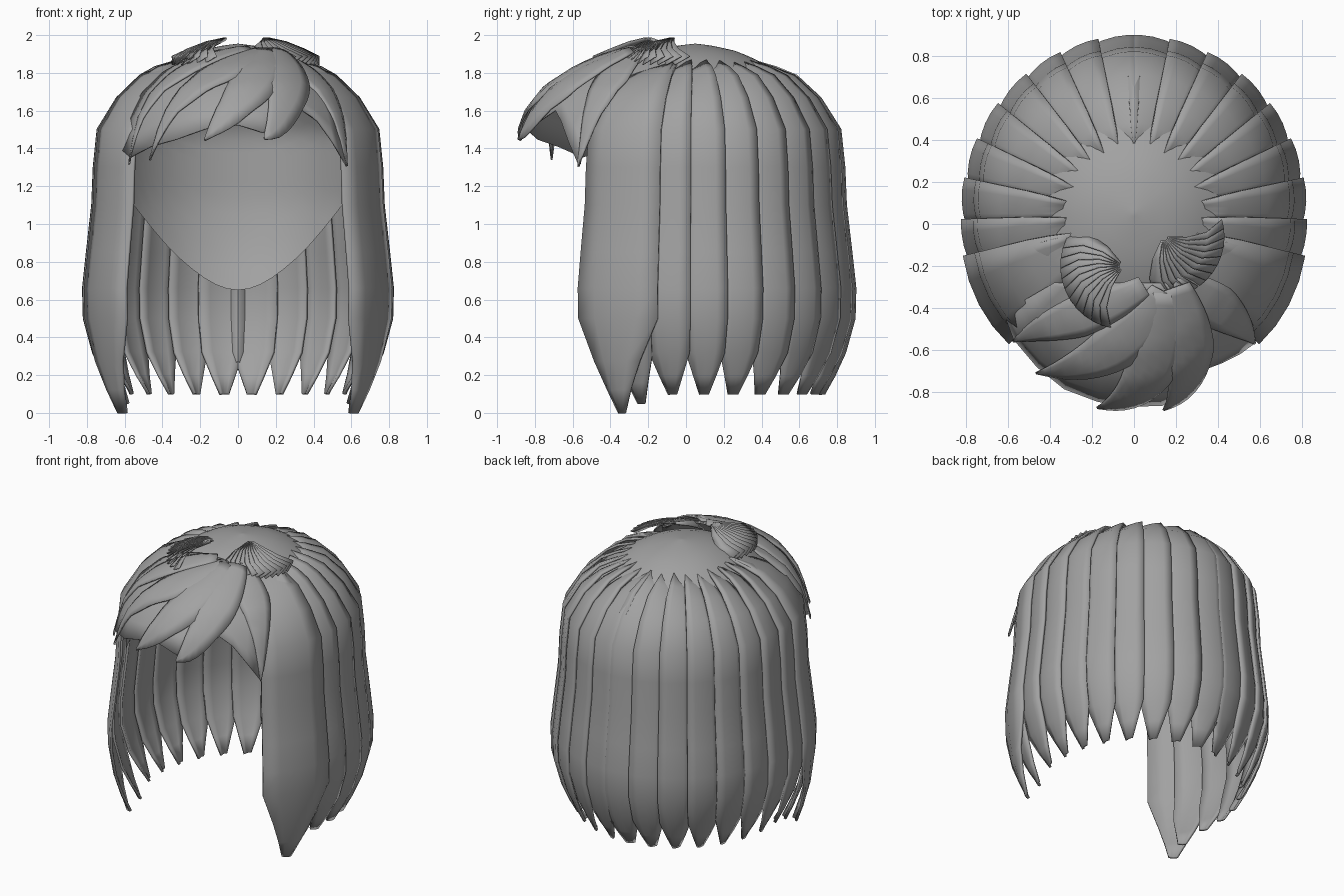
import bpy, bmesh, math, random
from mathutils import Vector

random.seed(4)
cube = bpy.data.objects.get("Cube")
if cube:
    bpy.data.objects.remove(cube)

grey = bpy.data.materials.new("hair grey")
grey.use_nodes = True
grey.diffuse_color = (0.36, 0.36, 0.36, 1)
grey.node_tree.nodes["Principled BSDF"].inputs["Base Color"].default_value = (0.36, 0.36, 0.36, 1)


def interp(table, v):
    """Piecewise linear lookup in an ascending list of pairs."""
    if v <= table[0][0]:
        return table[0][1]
    for (a, p), (b, q) in zip(table, table[1:]):
        if v <= b:
            return p + (q - p) * (v - a) / (b - a)
    return table[-1][1]


def on_head(angle, f, z):
    """Point on the oval head plan; angle runs from the back towards +x."""
    depth = 0.835 if math.cos(angle) > 0 else 0.92
    return Vector((0.81 * f * math.sin(angle), 0.05 + depth * f * math.cos(angle), z))


def finish(name, bm, thick, mirror=False):
    bmesh.ops.remove_doubles(bm, verts=bm.verts, dist=0.0005)
    bmesh.ops.recalc_face_normals(bm, faces=bm.faces)
    mesh = bpy.data.meshes.new(name)
    bm.to_mesh(mesh)
    bm.free()
    mesh.materials.append(grey)
    obj = bpy.data.objects.new(name, mesh)
    bpy.context.collection.objects.link(obj)
    if thick:
        solid = obj.modifiers.new("thickness", 'SOLIDIFY')
        solid.thickness = thick
        solid.offset = 0
    if mirror:
        obj.modifiers.new("other side", 'MIRROR')
    bpy.ops.object.select_all(action='DESELECT')
    obj.select_set(True)
    bpy.context.view_layer.objects.active = obj
    bpy.ops.object.shade_smooth_by_angle(angle=math.radians(35))


def add_grid(bm, rows):
    verts = [[bm.verts.new(p) for p in row] for row in rows]
    for r, s in zip(verts, verts[1:]):
        for i in range(len(r) - 1):
            bm.faces.new((r[i], r[i + 1], s[i + 1], s[i]))


# Scalp shell: lower rim deepest at the back, face opening cut at the front
SCALP = [(0.6, 0.7), (0.85, 0.82), (1.1, 0.88), (1.48, 0.87), (1.64, 0.76),
         (1.74, 0.62), (1.83, 0.47), (1.885, 0.35), (1.92, 0.24), (1.945, 0.1), (1.955, 0)]


def scalp_row(u):
    row = []
    for k in range(65):
        a = -math.pi + k * math.tau / 64
        side = math.sin(a) if math.cos(a) > 0 else 1
        low = min(1.15, 0.65 + 0.75 * side ** 2)
        z = 1.955 - (1.955 - low) * u ** 2
        row.append(on_head(a, interp(SCALP, z), z))
    return row


bm = bmesh.new()
add_grid(bm, [scalp_row(i / 24) for i in range(25)])
bmesh.ops.remove_doubles(bm, verts=bm.verts, dist=0.0005)
bmesh.ops.bisect_plane(bm, geom=bm.verts[:] + bm.edges[:] + bm.faces[:],
                       plane_co=(0, -0.43, 0), plane_no=(0, -1, 0), clear_outer=True)
finish("scalp", bm, 0)

# Long strands: (radius factor, height, width factor) from root to tip
STRAND = [(0.38, 1.845, 0.8), (0.52, 1.81, 0.95), (0.63, 1.765, 1), (0.775, 1.665, 1),
          (0.9, 1.5, 1), (0.925, 1.3, 1), (0.935, 1.1, 1), (0.97, 0.85, 1), (0.995, 0.66, 1),
          (0.99, 0.5, 1), (0.93, 0.32, 0.95), (0.865, 0.2, 0.6), (0.8, 0.1, 0.25)]


def long_strand(name, angle, half, tip, front=False):
    bm = bmesh.new()
    root = random.uniform(-0.03, 0.03)
    rows = []
    for i, (f, z, w) in enumerate(STRAND):
        if i < 2:
            f += root
        if z < 0.5:
            z = 0.5 - (0.5 - z) * (0.5 - tip) / 0.4
        middle = angle
        if front:
            # the front lock narrows evenly to one long point
            low = max(0, (0.5 - z) / 0.5)
            f += 0.012 + 0.05 * low
            w = min(w, 1 - 0.87 * low)
            middle += 0.03 * low
        # one long edge sits above its neighbour, the other tucks under
        lean = 0.015 * min(1, i / 3)
        drop = 0.018 if i < 3 else 0
        rows.append([on_head(middle + half * w * u,
                             f - lean * u + 0.012 * (1 - u * u), z - drop * u)
                     for u in (-1, -0.5, 0, 0.5, 1)])
    add_grid(bm, rows)
    finish(name, bm, 0.016, mirror=True)


for n in range(9):
    long_strand(f"strand_{n + 1}", 0.11 + 0.232 * n, 0.135 if n else 0.155, 0.05 if n == 8 else 0.1)
long_strand("front_side_strand", 2.05, 0.265, 0.0, front=True)

# Fringe: laid over a dome that falls away at the forehead
DOME = [(0.2, 1.955), (0.3, 1.94), (0.45, 1.885), (0.6, 1.815), (0.75, 1.71),
        (0.85, 1.58), (0.89, 1.48), (0.95, 1.28)]


def dome_z(x, y):
    return interp(DOME, math.hypot(1.3 * x, y))


# Continuous under layer from the crown to the hairline
HEM = [(-0.62, -0.42), (-0.57, -0.55), (-0.46, -0.68), (-0.33, -0.785), (-0.17, -0.845), (0, -0.865),
       (0.13, -0.865), (0.25, -0.8), (0.34, -0.69), (0.42, -0.66), (0.5, -0.62), (0.575, -0.565)]
bm = bmesh.new()
rows = []
for i in range(13):
    t = i / 12
    row = []
    for k, (hx, hy) in enumerate(HEM):
        rx = -0.38 + 0.76 * k / (len(HEM) - 1)
        x, y = rx + (hx - rx) * t, -0.28 + (hy + 0.28) * t
        row.append((x, y, dome_z(x, y) - 0.018))
    rows.append(row)
add_grid(bm, rows)
finish("fringe_under_layer", bm, 0.01)


def smooth_path(pts, t):
    """Cubic Bezier through four control points in plan."""
    a, b, c, d = (Vector(p) for p in pts)
    s = 1 - t
    pos = a * s ** 3 + b * 3 * s * s * t + c * 3 * s * t * t + d * t ** 3
    tan = (b - a) * s * s + (c - b) * 2 * s * t + (d - c) * t * t
    return pos, tan.normalized()


def fringe(name, pts, half, lift, lean):
    bm = bmesh.new()
    rows = []
    for i in range(17):
        t = i / 16
        pos, tan = smooth_path(pts, t)
        side = Vector((-tan.y, tan.x))
        w = half * (0.45 + 0.55 * min(1, t * 2.2)) * max(0.02, 1 - t ** 2.2)
        row = []
        for u in (-1, -0.6, -0.2, 0.2, 0.6, 1):
            p = pos + side * w * u
            row.append((p.x, p.y, dome_z(p.x, p.y) + lift + lean * u + 0.012 * (1 - u * u)))
        rows.append(row)
    add_grid(bm, rows)
    finish(name, bm, 0.01)


fringe("fringe_far_right", [(0.05, -0.3), (-0.2, -0.45), (-0.42, -0.47), (-0.575, -0.56)], 0.12, -0.01, 0.008)
fringe("fringe_right", [(0.14, -0.32), (0, -0.58), (-0.22, -0.69), (-0.465, -0.71)], 0.14, 0.0, 0.008)
fringe("fringe_middle", [(0.15, -0.33), (0.14, -0.65), (0.04, -0.83), (-0.175, -0.875)], 0.15, 0.008, 0.008)
fringe("fringe_left", [(0.2, -0.3), (0.27, -0.5), (0.3, -0.76), (0.14, -0.885)], 0.15, 0.014, 0.006)
fringe("fringe_far_left", [(0.2, -0.27), (0.36, -0.36), (0.5, -0.46), (0.575, -0.57)], 0.13, -0.008, 0.006)


# Whorls: fans of narrow overlapping blades at the crown
def whorl(name, centre, start, stop, count, reach):
    bm = bmesh.new()
    cx, cy = centre
    for k in range(count):
        a = math.radians(start + (stop - start) * k / (count - 1))
        rows = []
        for t in (0, 0.35, 0.7, 1):
            r = 0.02 + reach * t
            row = []
            for u in (-1, 0, 1):
                b = a + u * 0.14 + 0.35 * t * t
                row.append((cx + r * math.cos(b), cy + r * math.sin(b),
                            1.98 - 0.115 * t ** 1.4 + 0.016 * u * (0.4 + t)))
            rows.append(row)
        add_grid(bm, rows)
    finish(name, bm, 0.006)


whorl("whorl_left", (0.14, -0.06), -110, -12, 12, 0.27)
whorl("whorl_right", (-0.05, -0.2), 135, 230, 11, 0.28)
